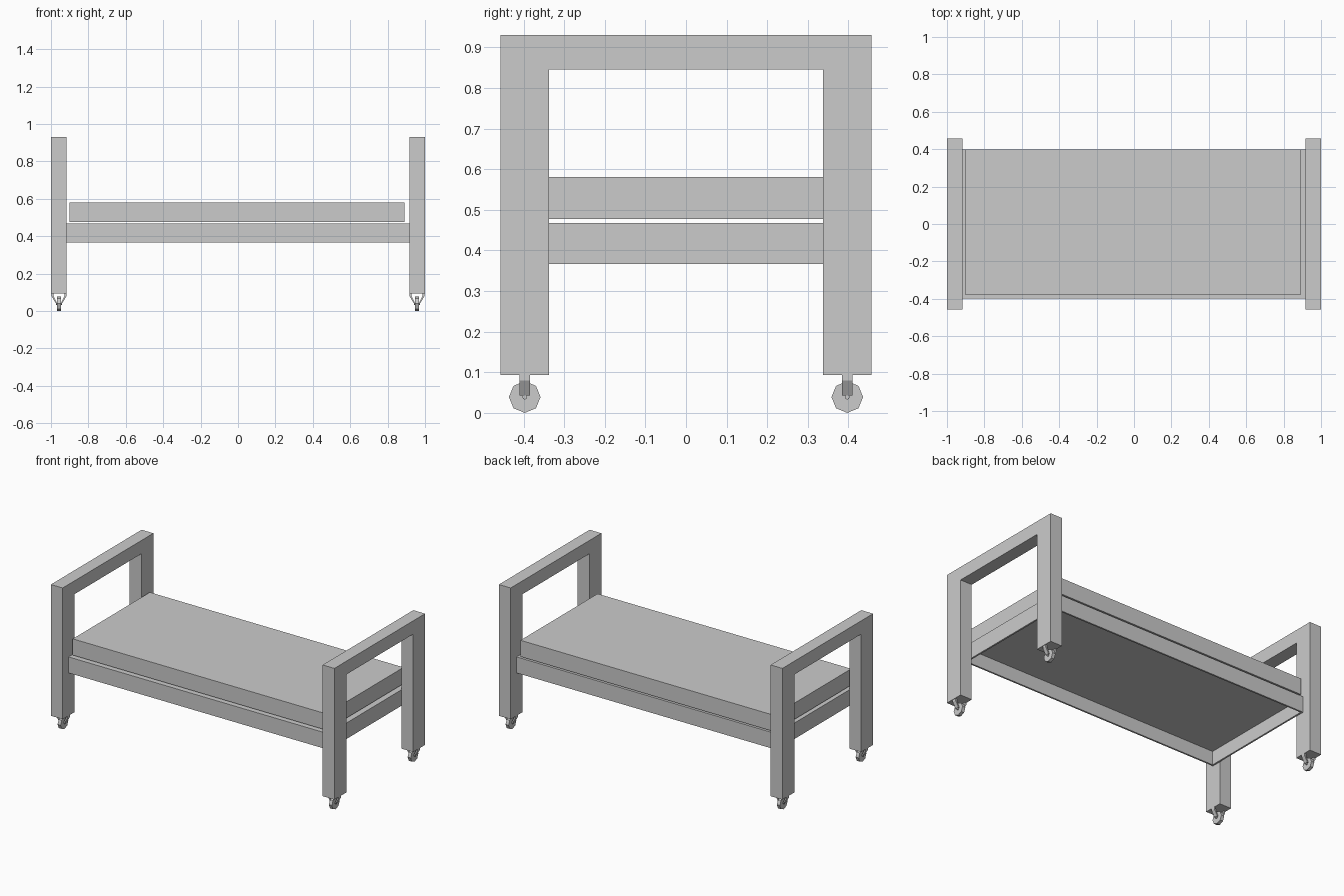
import bpy, bmesh, math
from mathutils import Matrix

if "Cube" in bpy.data.objects:
    bpy.data.objects.remove(bpy.data.objects["Cube"])


def make_object(name, bm):
    bmesh.ops.recalc_face_normals(bm, faces=bm.faces)
    mesh = bpy.data.meshes.new(name)
    bm.to_mesh(mesh)
    bm.free()
    obj = bpy.data.objects.new(name, mesh)
    bpy.context.collection.objects.link(obj)
    return obj


def prism(bm, points, shift):
    """Extrude a closed outline of 3D points along shift."""
    face = bm.faces.new([bm.verts.new(p) for p in points])
    ext = bmesh.ops.extrude_face_region(bm, geom=[face])
    verts = [v for v in ext["geom"] if isinstance(v, bmesh.types.BMVert)]
    bmesh.ops.translate(bm, verts=verts, vec=shift)


def box(name, x0, x1, y0, y1, z0, z1):
    bm = bmesh.new()
    prism(bm, [(x0, y0, z0), (x1, y0, z0), (x1, y1, z0), (x0, y1, z0)], (0, 0, z1 - z0))
    return make_object(name, bm)


# Arched end frames: two legs and a top rail in one outline
half = [(0.457, 0.93), (0.457, 0.093), (0.337, 0.093), (0.337, 0.845)]
outline = half + [(-y, z) for y, z in reversed(half)]
for name, x in (("headboard", -1.0), ("footboard", 0.917)):
    bm = bmesh.new()
    prism(bm, [(x, y, z) for y, z in outline], (0.083, 0, 0))
    make_object(name, bm)

# Bed base: shallow tray, open underneath
bm = bmesh.new()
X, Y, Z0, Z1, T = 0.917, 0.398, 0.366, 0.468, 0.015
prism(bm, [(-X, -Y, Z0), (X, -Y, Z0), (X, Y, Z0), (-X, Y, Z0)], (0, 0, Z1 - Z0))
bm.normal_update()
bmesh.ops.recalc_face_normals(bm, faces=bm.faces)
bottom = min(bm.faces, key=lambda f: f.calc_center_median().z)
bmesh.ops.inset_region(bm, faces=[bottom], thickness=T)
inner = bmesh.ops.extrude_discrete_faces(bm, faces=[bottom])["faces"][0]
bmesh.ops.translate(bm, verts=inner.verts, vec=(0, 0, Z1 - Z0 - T))
make_object("bed_base", bm)

# Mattress, floating just above the base
box("mattress", -0.9, 0.89, -0.38, 0.397, 0.477, 0.581)

# Casters: octagonal wheel, axle and a flared fork
arm = [(0.040, 0.093), (0.040, 0.080), (0.019, 0.043), (0.011, 0.043), (0.030, 0.082), (0.030, 0.093)]
for sx in (-1, 1):
    for sy in (-1, 1):
        cx, cy = sx * 0.957, sy * 0.397
        tag = ("head" if sx < 0 else "foot") + ("_front" if sy < 0 else "_back")

        bm = bmesh.new()
        for radius, width, sides in ((0.039, 0.021, 8), (0.006, 0.034, 8)):
            turn = (Matrix.Translation((cx, cy, 0.039 if sides == 8 else 0.05))
                    @ Matrix.Rotation(math.pi / 2, 4, 'Y'))
            bmesh.ops.create_cone(bm, cap_ends=True, segments=sides, radius1=radius,
                                  radius2=radius, depth=width, matrix=turn)
        make_object("caster_wheel_" + tag, bm)

        bm = bmesh.new()
        for side in (-1, 1):
            prism(bm, [(cx + side * x, cy - 0.0125, z) for x, z in arm], (0, 0.025, 0))
        make_object("caster_fork_" + tag, bm)
